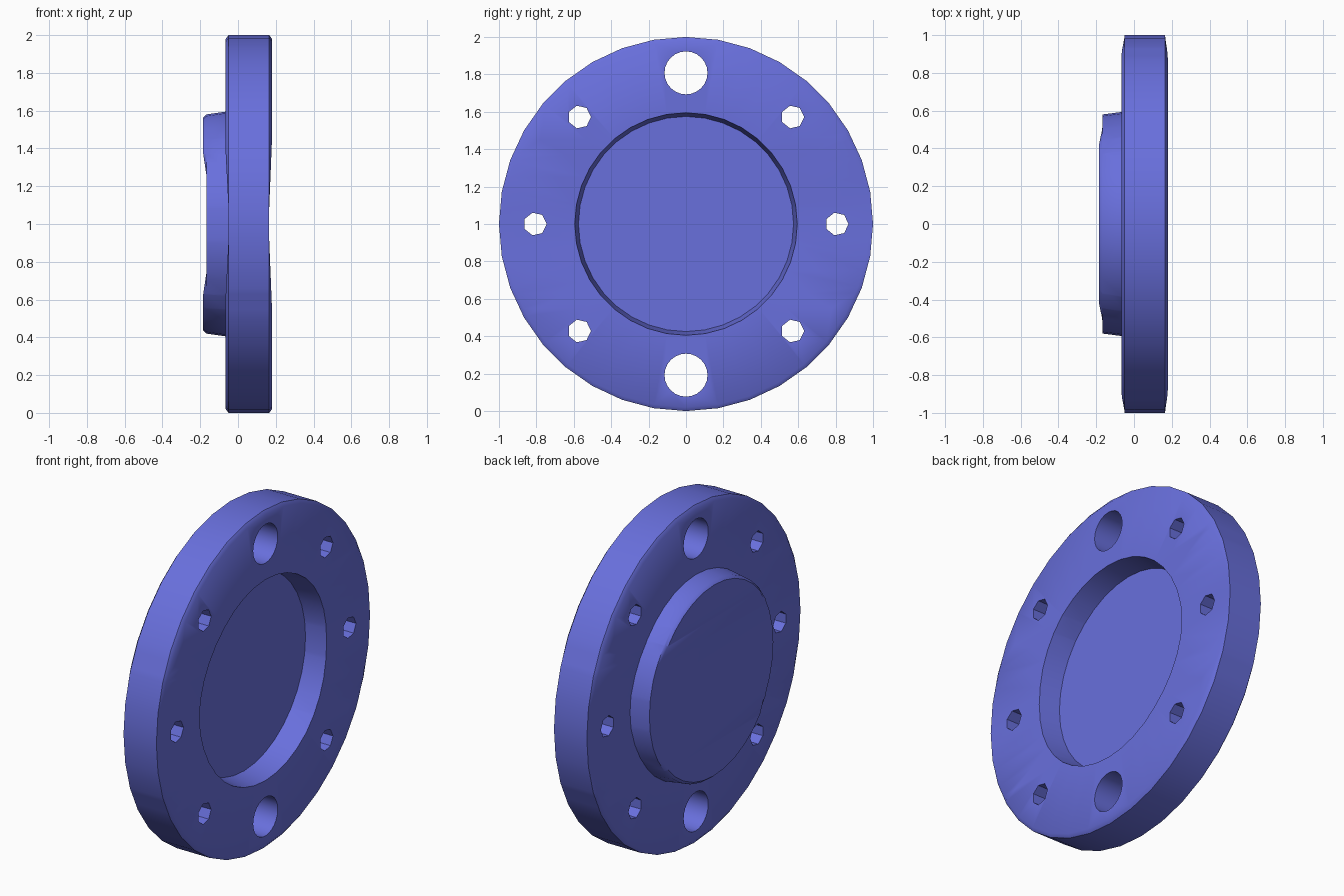
import bpy, bmesh
from math import sin, cos, pi
from mathutils import Matrix

if "Cube" in bpy.data.objects:
    bpy.data.objects.remove(bpy.data.objects["Cube"])

SIDES = 36


def finish(bm, name):
    mesh = bpy.data.meshes.new(name)
    bm.to_mesh(mesh)
    bm.free()
    ob = bpy.data.objects.new(name, mesh)
    bpy.context.collection.objects.link(ob)
    return ob


def ramp(z, inner, outer):
    return min(1, max(0, (abs(z) - inner) / (outer - inner)))


# Flange, recess and boss as one profile (x, radius) turned about the x axis
profile = [(0.04, 0.575), (0.18, 0.595), (0.18, 0.98), (0.165, 1), (-0.05, 1),
           (-0.065, 0.98), (-0.065, 0.595), (-0.168, 0.58), (-0.184, 0.565)]
bm = bmesh.new()
rings = [[bm.verts.new((x, r * sin(2 * pi * i / SIDES), r * cos(2 * pi * i / SIDES)))
          for i in range(SIDES)] for x, r in profile]
for a, b in zip(rings, rings[1:]):
    for i in range(SIDES):
        j = (i + 1) % SIDES
        bm.faces.new((a[i], a[j], b[j], b[i]))
bm.faces.new(rings[0])
bm.faces.new(rings[-1])

# Shallow dips across the middle of the faces
for z in (-0.45, -0.37, -0.25, -0.08, 0.08, 0.25, 0.37, 0.45):
    bmesh.ops.bisect_plane(bm, geom=bm.verts[:] + bm.edges[:] + bm.faces[:],
                           plane_co=(0, 0, z), plane_no=(0, 0, 1), dist=1e-5)
for v in bm.verts:
    x, y, z = v.co
    if x > 0.1:
        v.co.x = min(x, 0.165 + 0.015 * ramp(z, 0.08, 0.45))
    elif x < -0.1:
        v.co.x = max(x, -0.166 - 0.018 * ramp(z, 0.25, 0.37))
    elif x < 0:
        v.co.x = max(x, -0.05 - 0.015 * ramp(z, 0.08, 0.37))
bmesh.ops.recalc_face_normals(bm, faces=bm.faces[:])
flange = finish(bm, "flange")
flange.location.z = 1

# Bolt holes: two large round ones, six small seven-sided ones
holes = [(0, s * 0.808, 0.115, 24) for s in (-1, 1)]
holes += [(s * 0.807, 0, 0.062, 7) for s in (-1, 1)]
holes += [(s * 0.57, t * 0.572, 0.062, 7) for s in (-1, 1) for t in (-1, 1)]
bm = bmesh.new()
for y, z, r, n in holes:
    bmesh.ops.create_cone(bm, cap_ends=True, segments=n, radius1=r, radius2=r, depth=1,
                          matrix=Matrix.Translation((0, y, z + 1)) @ Matrix.Rotation(pi / 2, 4, 'Y'))
cutter = finish(bm, "hole_cutter")
cutter.hide_render = True
cutter.hide_viewport = False

mod = flange.modifiers.new("holes", 'BOOLEAN')
mod.operation = 'DIFFERENCE'
mod.solver = 'EXACT'
mod.object = cutter
bpy.context.view_layer.objects.active = flange
flange.select_set(True)
bpy.ops.object.modifier_apply(modifier=mod.name)
bpy.data.objects.remove(cutter)
bpy.ops.object.shade_smooth_by_angle(angle=0.7)

# Blue finish
mat = bpy.data.materials.new("blue_finish")
mat.diffuse_color = (0.14, 0.16, 0.72, 1)
mat.use_nodes = True
mat.node_tree.nodes["Principled BSDF"].inputs["Base Color"].default_value = mat.diffuse_color
flange.data.materials.append(mat)
